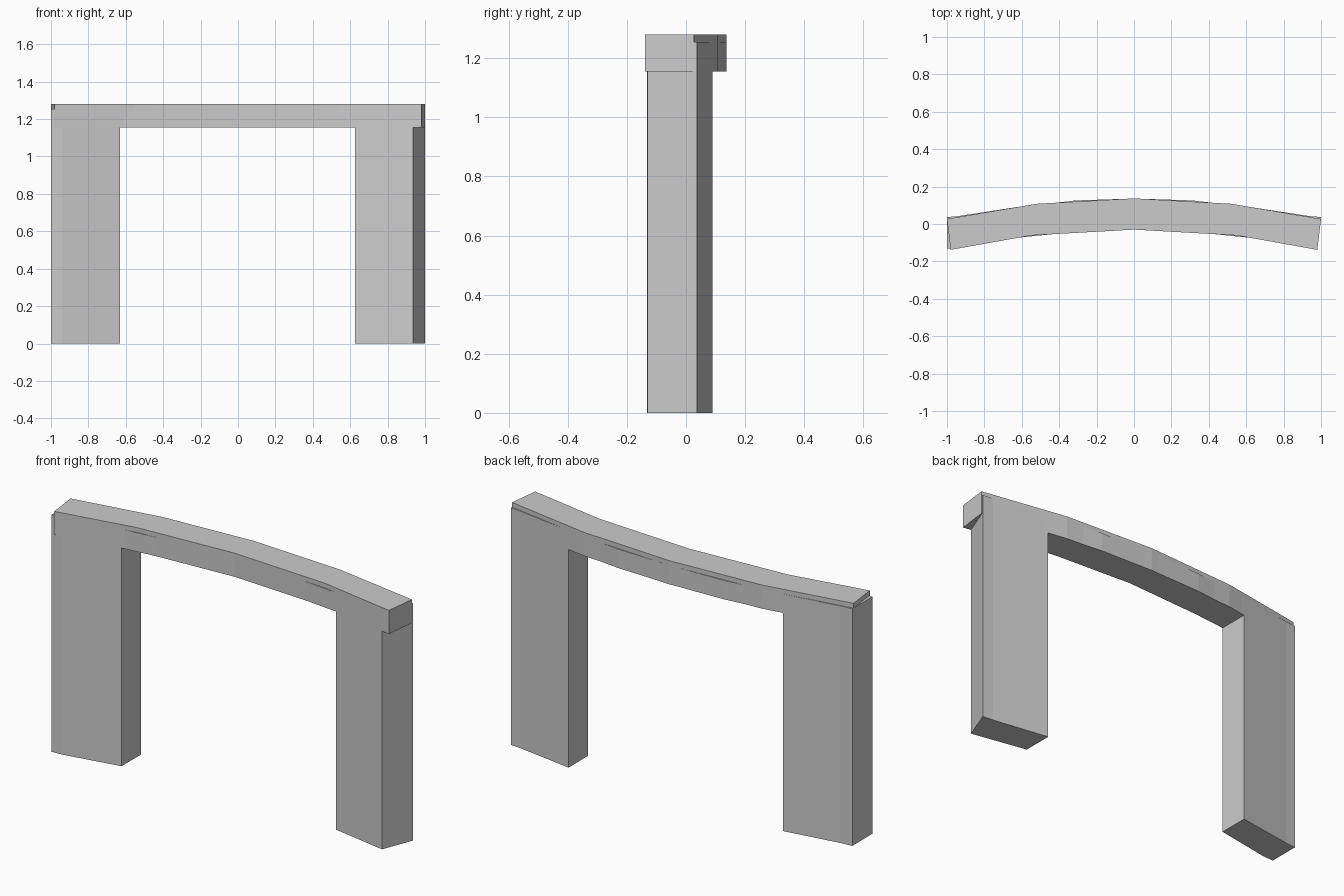
import bpy

if "Cube" in bpy.data.objects:
    bpy.data.objects.remove(bpy.data.objects["Cube"])

HEIGHT, WALL_TOP, OPENING_TOP = 1.28, 1.255, 1.155


def make_mesh(name, quads):
    verts = [v for q in quads for v in q]
    faces = [tuple(range(i * 4, i * 4 + 4)) for i in range(len(quads))]
    mesh = bpy.data.meshes.new(name)
    mesh.from_pydata(verts, [], faces)
    obj = bpy.data.objects.new(name, mesh)
    bpy.context.collection.objects.link(obj)
    # weld shared corners
    import bmesh
    bm = bmesh.new()
    bm.from_mesh(mesh)
    bmesh.ops.remove_doubles(bm, verts=bm.verts, dist=1e-5)
    bm.to_mesh(mesh)
    bm.free()
    return obj


def upright(a, b, z0, z1):
    return [(*a, z0), (*b, z0), (*b, z1), (*a, z1)]


def curved_wall(name, front, back, bottoms, top):
    """Wall along matching front/back plan points; one bottom height per bay."""
    quads = []
    for i, z in enumerate(bottoms):
        f0, f1, b0, b1 = front[i], front[i + 1], back[i], back[i + 1]
        quads += [upright(f0, f1, z, top), upright(b1, b0, z, top),
                  [(*f0, top), (*f1, top), (*b1, top), (*b0, top)],
                  [(*b0, z), (*b1, z), (*f1, z), (*f0, z)]]
        # jambs where the bottom height changes
        if i and z > bottoms[i - 1]:
            quads.append(upright(f0, b0, bottoms[i - 1], z))
        if i and z < bottoms[i - 1]:
            quads.append(upright(b0, f0, z, bottoms[i - 1]))
    z = bottoms[0]
    quads += [upright(back[0], front[0], z, top),
              upright(front[-1], back[-1], bottoms[-1], top)]
    return make_mesh(name, quads)


# Curved top beam
beam_front = [(-0.98, -0.138), (-0.55, -0.061), (0, -0.03), (0.55, -0.061), (0.98, -0.138)]
beam_back = [(-1, 0.027), (-0.52, 0.108), (0, 0.137), (0.52, 0.108), (1, 0.027)]
curved_wall("top_beam", beam_front, beam_back, [OPENING_TOP] * 4, HEIGHT)

# Wall with the two legs and the opening between them
wall_front = [(-1, -0.132), (-0.94, -0.13), (-0.63, -0.074), (-0.31, -0.042), (0, -0.029),
              (0.31, -0.042), (0.625, -0.074), (0.935, -0.13)]
wall_back = [(-1, 0.037), (-0.94, 0.042), (-0.63, 0.09), (-0.31, 0.126), (0, 0.136),
             (0.31, 0.126), (0.625, 0.09), (0.94, 0.042)]
wall_front.append((0.937, -0.125))
wall_back.append((1, 0.037))
bottoms = [0, 0] + [OPENING_TOP] * 4 + [0, 0]
curved_wall("wall_with_legs", wall_front, wall_back, bottoms, WALL_TOP)
